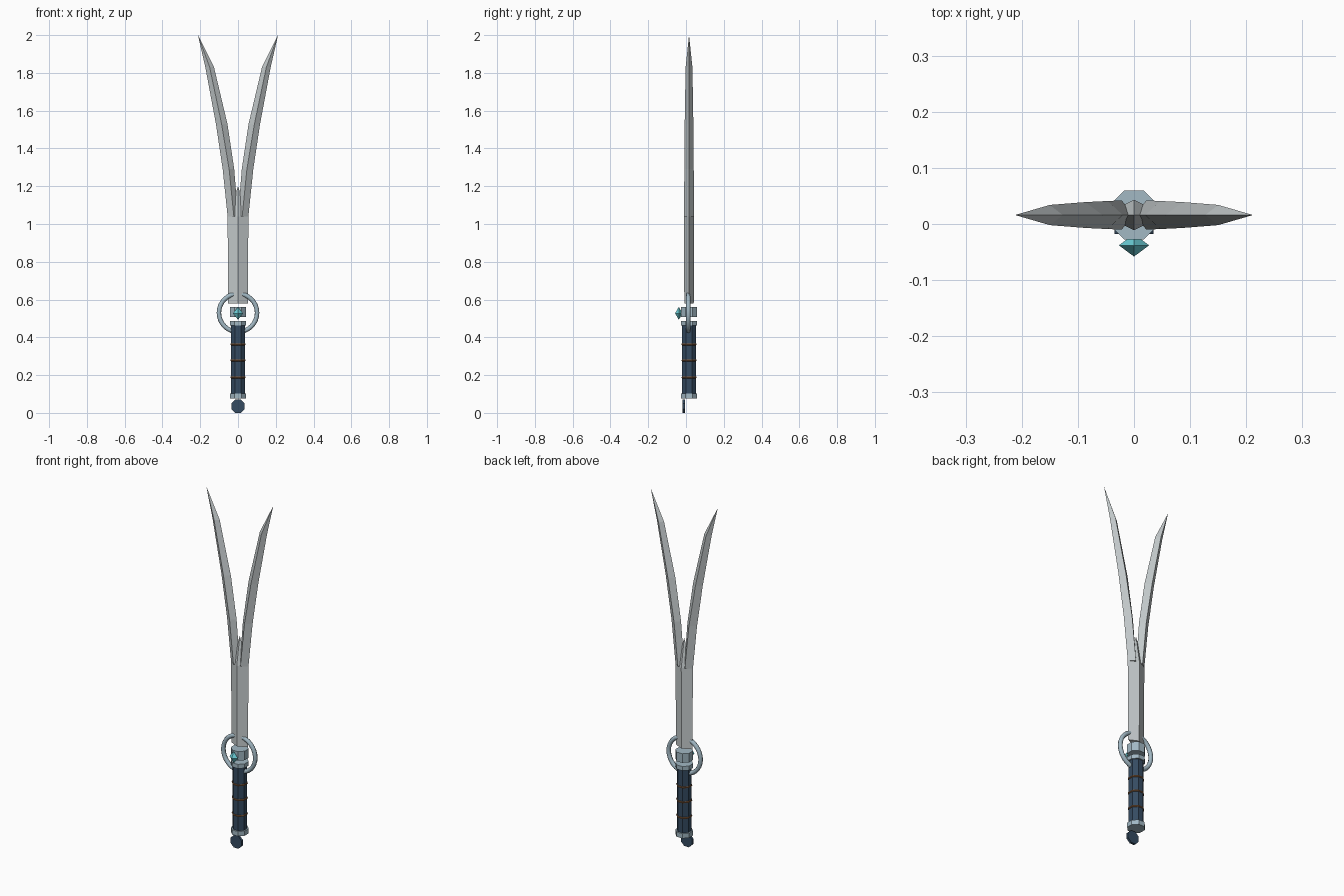
import bpy, bmesh
from math import pi
from mathutils import Matrix

if "Cube" in bpy.data.objects:
    bpy.data.objects.remove(bpy.data.objects["Cube"])

CY = 0.016  # depth of the sword's main axis


def material(name, rgb):
    m = bpy.data.materials.new(name)
    m.diffuse_color = (*rgb, 1)
    m.use_nodes = True
    m.node_tree.nodes["Principled BSDF"].inputs["Base Color"].default_value = m.diffuse_color
    return m


STEEL = material("steel", (0.55, 0.59, 0.60))
FITTING = material("fitting", (0.36, 0.48, 0.55))
GRIP = material("grip", (0.035, 0.07, 0.12))
CORD = material("cord", (0.22, 0.10, 0.04))
GEM = material("gem", (0.15, 0.62, 0.68))


def finish(bm, name, mat):
    bmesh.ops.recalc_face_normals(bm, faces=bm.faces)
    me = bpy.data.meshes.new(name)
    bm.to_mesh(me)
    bm.free()
    me.materials.append(mat)
    ob = bpy.data.objects.new(name, me)
    bpy.context.collection.objects.link(ob)
    return ob


def diamond_blade(name, sections, tip):
    """Loft diamond sections (z, left x, ridge x, right x, half thickness) to a tip."""
    bm = bmesh.new()
    rings = [[bm.verts.new(p) for p in ((a, CY, z), (r, CY - t, z), (b, CY, z), (r, CY + t, z))]
             for z, a, r, b, t in sections]
    end = bm.verts.new((tip[0], CY, tip[1]))
    bm.faces.new(rings[0])
    for i in range(4):
        j = (i + 1) % 4
        for lo, hi in zip(rings, rings[1:]):
            bm.faces.new((lo[i], lo[j], hi[j], hi[i]))
        bm.faces.new((rings[-1][i], rings[-1][j], end))
    return finish(bm, name, STEEL)


def prism(name, r, z0, z1, mat, sides=8):
    bm = bmesh.new()
    bmesh.ops.create_cone(bm, cap_ends=True, segments=sides, radius1=r, radius2=r, depth=z1 - z0,
                          matrix=Matrix.Translation((0, CY, (z0 + z1) / 2)) @ Matrix.Rotation(pi / sides, 4, 'Z'))
    return finish(bm, name, mat)


def torus(name, major, minor, loc, rot, segs, mat):
    bpy.ops.mesh.primitive_torus_add(major_radius=major, minor_radius=minor, major_segments=segs,
                                     minor_segments=8, location=loc, rotation=rot)
    ob = bpy.context.object
    ob.name = name
    ob.data.materials.append(mat)
    return ob


# Blade: straight lower part and two curved prongs
diamond_blade("lower_blade", [(0.578, -0.052, 0, 0.052, 0.025), (1.04, -0.055, 0, 0.055, 0.027)], (0, 1.2))
PRONG = [(1.04, 0.0, 0.022, 0.055, 0.026), (1.29, 0.020, 0.047, 0.081, 0.025),
         (1.53, 0.056, 0.087, 0.117, 0.023), (1.83, 0.127, 0.150, 0.173, 0.018)]
for side, s in (("right", 1), ("left", -1)):
    diamond_blade("prong_" + side, [(z, s * a, s * r, s * b, t) for z, a, r, b, t in PRONG], (s * 0.212, 2.0))

# Ring guard around the joint
ring = torus("guard_ring", 0.101, 0.012, (0, CY - 0.004, 0.53), (pi / 2, 0, 0), 32, FITTING)
for p in ring.data.polygons:
    p.use_smooth = True

# Collars and grip
prism("guard_collar", 0.047, 0.508, 0.560, FITTING)
prism("upper_collar", 0.047, 0.463, 0.487, FITTING)
prism("lower_collar", 0.047, 0.076, 0.103, FITTING)
prism("grip", 0.039, 0.10, 0.465, GRIP)

# Cord bands on the grip
for i, z in enumerate((0.188, 0.278, 0.363)):
    torus(f"cord_band_{i + 1}", 0.037, 0.006, (0, CY, z), (0, 0, pi / 8), 8, CORD)

# Faceted gem on the front of the collar
bm = bmesh.new()
for end in (-1, 1):
    rim = [bm.verts.new((x, -0.038, 0.527 + z)) for x, z in ((-0.027, 0), (0, -0.034), (0.027, 0), (0, 0.034))]
    apex = bm.verts.new((0, -0.038 + end * 0.02, 0.527))
    for i in range(4):
        bm.faces.new((rim[i], rim[(i + 1) % 4], apex))
bmesh.ops.remove_doubles(bm, verts=bm.verts, dist=0.0001)
finish(bm, "gem", GEM)

# Thin disc pommel
bm = bmesh.new()
bmesh.ops.create_cone(bm, cap_ends=True, segments=8, radius1=0.038, radius2=0.038, depth=0.013,
                      matrix=Matrix.Translation((0, -0.011, 0.0351)) @ Matrix.Rotation(pi / 2, 4, 'X')
                      @ Matrix.Rotation(pi / 8, 4, 'Z'))
finish(bm, "pommel", GRIP)
